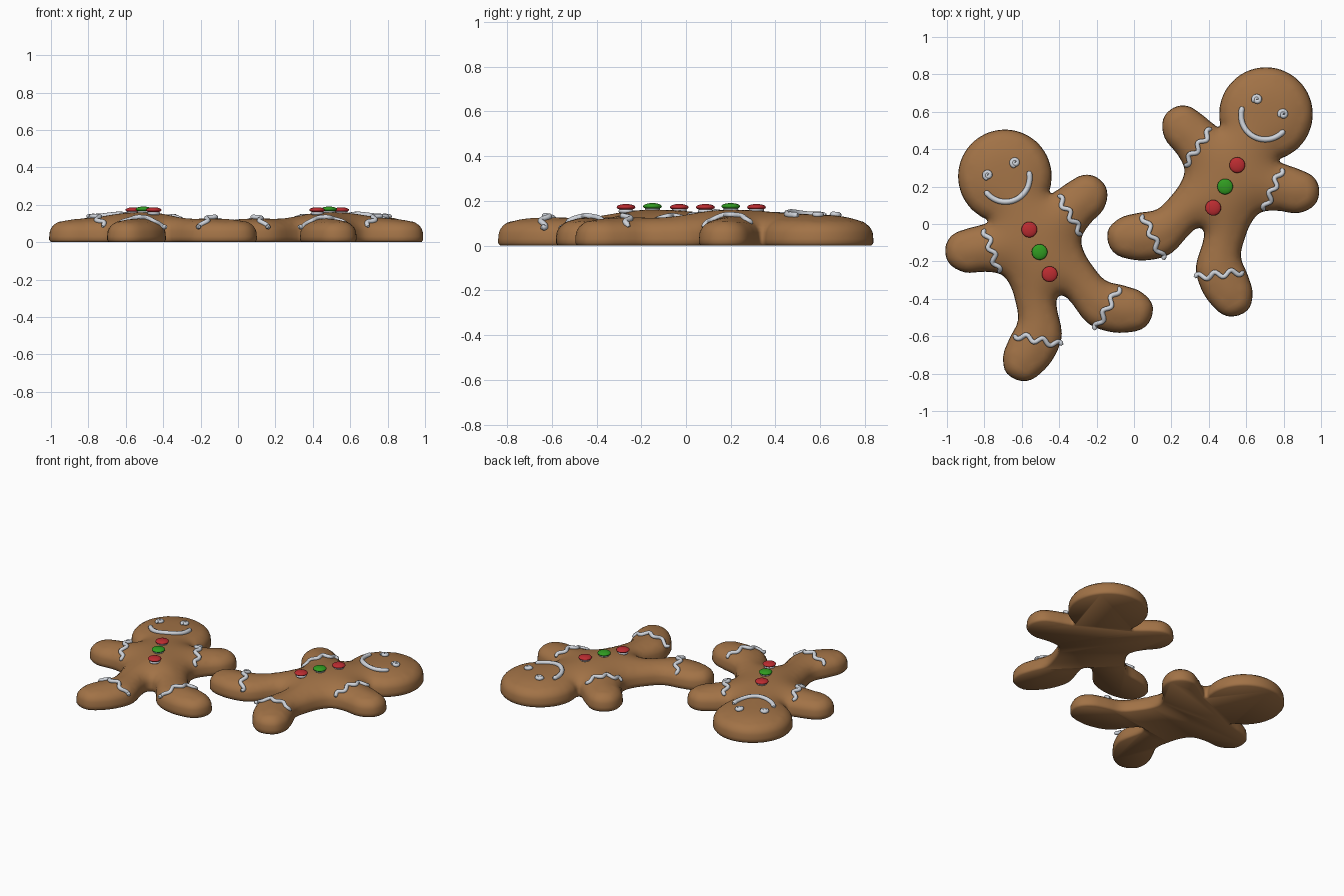
import bpy, bmesh, math
from mathutils import Vector, Matrix
from mathutils.geometry import delaunay_2d_cdt, interpolate_bezier

if "Cube" in bpy.data.objects:
    bpy.data.objects.remove(bpy.data.objects["Cube"])


def material(name, rgb):
    m = bpy.data.materials.new(name)
    m.diffuse_color = (*rgb, 1)
    m.use_nodes = True
    m.node_tree.nodes["Principled BSDF"].inputs["Base Color"].default_value = m.diffuse_color
    return m


BROWN = material("gingerbread brown", (0.36, 0.17, 0.062))
WHITE = material("icing white", (0.62, 0.65, 0.70))
RED = material("button red", (0.50, 0.025, 0.03))
GREEN = material("button green", (0.03, 0.33, 0.015))

# Half outline of the biscuit: round head, then arm, side, leg and crotch
half = [(0.25 * math.sin(a), 0.445 + 0.25 * math.cos(a))
        for a in [math.radians(d) for d in (0, 22, 44, 66, 88, 108, 124)]]
half += [(.185, .265), (.225, .262), (.295, .274), (.385, .277), (.447, .232),
         (.465, .150), (.410, .069), (.305, .024), (.236, -.025), (.217, -.09),
         (.226, -.183), (.258, -.285), (.339, -.354), (.408, -.425),
         (.428, -.52), (.35, -.598), (.234, -.581), (.135, -.521),
         (.073, -.445), (.034, -.29), (0, -.258)]
ctrl = [Vector(p) for p in half]
ctrl += [Vector((-x, y)) for x, y in half[-2:0:-1]]
ctrl.reverse()                                   # counter-clockwise

# Smooth closed outline through the control points
outline = []
n = len(ctrl)
for i in range(n):
    p0, p1, p2, p3 = (ctrl[(i + k) % n] for k in (-1, 0, 1, 2))
    m = (p2 - p1).length
    t1, t2 = (p2 - p0).normalized() * m / 3, (p3 - p1).normalized() * m / 3
    pts = interpolate_bezier(p1.to_3d(), (p1 + t1).to_3d(), (p2 - t2).to_3d(), p2.to_3d(), 5)
    outline += [Vector((p.x, p.y)) for p in pts[:-1]]
N = len(outline)


def edge_distance(p):
    """Distance from the outline, 0 outside."""
    best, inside = 9.0, False
    for i in range(N):
        a, b = outline[i - 1], outline[i]
        ex, ey, px, py = b.x - a.x, b.y - a.y, p[0] - a.x, p[1] - a.y
        t = max(0, min(1, (px * ex + py * ey) / (ex * ex + ey * ey + 1e-12)))
        best = min(best, (px - t * ex) ** 2 + (py - t * ey) ** 2)
        if (a.y > p[1]) != (b.y > p[1]) and p[0] < a.x + (p[1] - a.y) * ex / ey:
            inside = not inside
    return math.sqrt(best) if inside else 0.0


def height(x, y, d):
    """Puffed top: steep round rim, higher over the tummy."""
    top = 0.135 * (1 + 0.2 * math.exp(-(y / .33) ** 2 - (x / .22) ** 2))
    return .03 + (top - .03) * (1 - (1 - min(d / .25, 1)) ** 3) ** .4


def normal_in(i):
    t = (outline[(i + 1) % N] - outline[i - 1]).normalized()
    return Vector((-t.y, t.x))


def biscuit_mesh():
    pts = list(outline)
    for d in (.003, .009, .018):                 # rim rings
        pts += [outline[i] + normal_in(i) * d for i in range(N)]
    s = 0.021
    for j in range(-32, 40):                     # inner grid
        for i in range(-24, 25):
            p = Vector(((i + .5 * (j % 2)) * s, j * s * .87))
            if edge_distance(p) > .027:
                pts.append(p)
    vs, _, fs, _, _, _ = delaunay_2d_cdt(pts, [], [list(range(N))], 1, 1e-5)
    bm = bmesh.new()
    dist = [edge_distance(v) for v in vs]
    bv = [bm.verts.new((v.x, v.y, height(v.x, v.y, d))) for v, d in zip(vs, dist)]
    for f in fs:
        bm.faces.new([bv[k] for k in f])
    # soften the ridges along the middle
    for _ in range(6):
        new = {v: sum(e.other_vert(v).co.z for e in v.link_edges) / len(v.link_edges)
               for v, d in zip(bv, dist) if d > .05 and v.link_edges}
        for v, z in new.items():
            v.co.z = z
    # side wall, small lower bevel and flat underside
    rims = []
    for z, inset in ((.012, 0), (0, .009)):
        rims.append([bm.verts.new((*(outline[i] + normal_in(i) * inset), z)) for i in range(N)])
    bm.verts.ensure_lookup_table()
    top = [min((v for v, d in zip(bv, dist) if d < 1e-3),
               key=lambda v: (v.co.xy - outline[i]).length) for i in range(N)]
    for a, b in ((top, rims[0]), (rims[0], rims[1])):
        for i in range(N):
            bm.faces.new((a[i - 1], b[i - 1], b[i], a[i]))
    bm.faces.new(rims[1][::-1])
    bmesh.ops.recalc_face_normals(bm, faces=bm.faces)
    return finish(bm, "biscuit", BROWN)


def finish(bm, name, mat):
    me = bpy.data.meshes.new(name)
    bm.to_mesh(me)
    bm.free()
    me.materials.append(mat)
    for p in me.polygons:
        p.use_smooth = True
    return me


def surface(x, y):
    return height(x, y, max(edge_distance((x, y)), .012))


def tube_mesh(name, path, radius, lift=.003):
    """Piped icing that follows the biscuit surface."""
    cu = bpy.data.curves.new(name, 'CURVE')
    cu.dimensions = '3D'
    cu.bevel_depth, cu.bevel_resolution, cu.use_fill_caps = radius, 2, True
    sp = cu.splines.new('POLY')
    sp.points.add(len(path) - 1)
    for k, (x, y) in enumerate(path):
        sp.points[k].co = (x, y, surface(x, y) + lift, 1)
        sp.points[k].radius = .55 if k in (0, len(path) - 1) else 1
    ob = bpy.data.objects.new(name, cu)
    bpy.context.collection.objects.link(ob)
    dg = bpy.context.evaluated_depsgraph_get()
    me = bpy.data.meshes.new_from_object(ob.evaluated_get(dg))
    bpy.data.objects.remove(ob)
    me.name = name
    me.materials.clear()
    me.materials.append(WHITE)
    for p in me.polygons:
        p.use_smooth = True
    return me


def wave(a, b, side, amp=.015, waves=3, steps=36):
    a, b = Vector(a), Vector(b)
    t = (b - a).normalized()
    q = Vector((-t.y, t.x))
    pts = [a.lerp(b, k / steps) + q * amp * math.sin(2 * math.pi * waves * k / steps)
           for k in range(steps + 1)]
    return [(p.x * side, p.y) for p in pts]


def blob_mesh(name, y, r, h, z, mat):
    bm = bmesh.new()
    bmesh.ops.create_uvsphere(bm, u_segments=24, v_segments=12, radius=1,
                              matrix=Matrix.Translation((0, y, z)) @ Matrix.Diagonal((r, r, h, 1)))
    return finish(bm, name, mat)


# All parts of one biscuit figure
parts = [biscuit_mesh()]
for side, label in ((-1, "left"), (1, "right")):
    parts.append(tube_mesh(label + "_cuff_icing", wave((.215, .232), (.245, -.008), side), .013))
    parts.append(tube_mesh(label + "_ankle_icing", wave((.308, -.348), (.097, -.503), side), .013))
    swirl = [(side * .08 + r * math.cos(a), .49 + r * math.sin(a))
             for r, a in ((.003 + .018 * k / 24, k / 24 * 3.4 * math.pi) for k in range(25))]
    parts.append(tube_mesh(label + "_eye", swirl, .012, .004))
smile = [(.13 * math.cos(a), .44 + .132 * math.sin(a))
         for a in (math.radians(190 + 160 * k / 30) for k in range(31))]
parts.append(tube_mesh("smile", smile, .015))
for y, mat, label in ((.132, RED, "top"), (0, GREEN, "middle"), (-.13, RED, "bottom")):
    z = surface(0, y)
    parts.append(blob_mesh(label + "_button_icing", y, .034, .014, z + .002, WHITE))
    parts.append(blob_mesh(label + "_button", y, .042, .0145, .172 if y else .176, mat))

# Two figures lying side by side
for tag, loc, angle in (("first", (-.505, -.15, 0), 24.6), ("second", (.487, .2, 0), -29.4)):
    for me in parts:
        ob = bpy.data.objects.new(tag + "_" + me.name, me)
        ob.location = loc
        ob.rotation_euler.z = math.radians(angle)
        bpy.context.collection.objects.link(ob)
